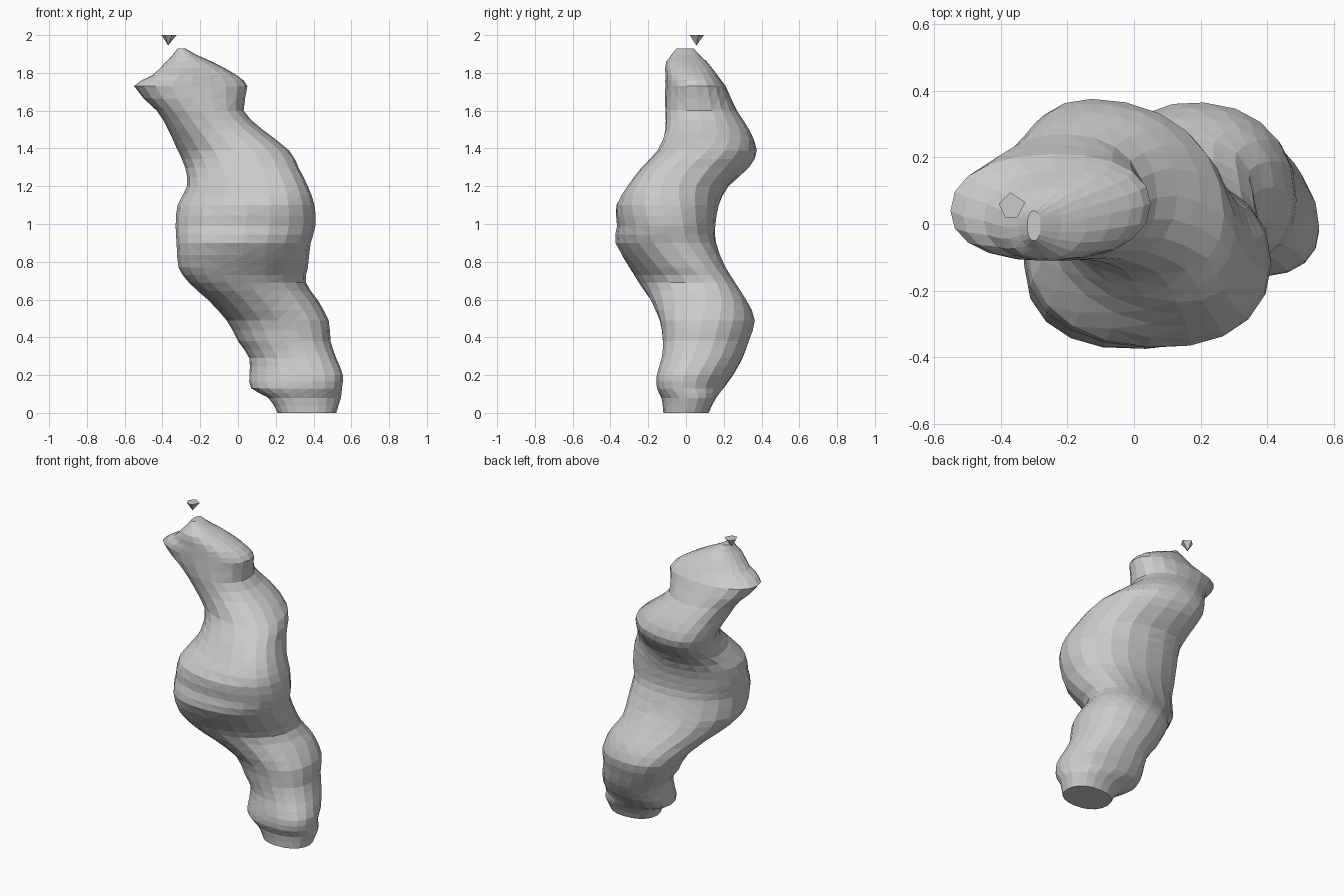
import bpy, bmesh, math

def finish(bm, name):
    bmesh.ops.recalc_face_normals(bm, faces=bm.faces)
    me = bpy.data.meshes.new(name)
    bm.to_mesh(me)
    bm.free()
    ob = bpy.data.objects.new(name, me)
    bpy.context.collection.objects.link(ob)
    return ob

# Twisted body: z, x min, x max, y min, y max, diagonal lean of the section
SECTIONS = [
    (0.00, 0.21, 0.52, -0.12, 0.12, 0.0),
    (0.08, 0.16, 0.545, -0.13, 0.16, 0.0),
    (0.13, 0.07, 0.55, -0.155, 0.20, -0.2),
    (0.20, 0.06, 0.555, -0.155, 0.25, -0.25),
    (0.29, 0.06, 0.52, -0.13, 0.30, -0.2),
    (0.38, 0.00, 0.49, -0.125, 0.335, -0.15),
    (0.49, -0.06, 0.48, -0.14, 0.365, -0.1),
    (0.60, -0.16, 0.42, -0.19, 0.32, 0.15),
    (0.69, -0.26, 0.36, -0.25, 0.26, 0.3),
    (0.77, -0.315, 0.37, -0.30, 0.21, 0.25),
    (0.90, -0.325, 0.385, -0.375, 0.16, 0.1),
    (0.99, -0.33, 0.41, -0.365, 0.155, 0.0),
    (1.10, -0.32, 0.405, -0.37, 0.175, -0.1),
    (1.20, -0.27, 0.37, -0.31, 0.225, -0.3),
    (1.30, -0.28, 0.32, -0.235, 0.335, -0.4),
    (1.39, -0.32, 0.27, -0.15, 0.375, -0.3),
    (1.50, -0.37, 0.13, -0.11, 0.335, -0.1),
    (1.60, -0.43, 0.03, -0.11, 0.27, -0.05),
    (1.73, -0.55, 0.05, -0.11, 0.21, 0.05),
    (1.79, -0.45, -0.01, -0.11, 0.165, 0.1),
    (1.86, -0.38, -0.14, -0.105, 0.11, 0.1),
    (1.93, -0.32, -0.28, -0.05, 0.04, 0.0),
]
SIDES = 20

def soft(v, p=0.9):
    return math.copysign(abs(v) ** p, v)

def rounded(rows):
    """Insert a curved halfway section between neighbours, keeping z evenly split."""
    out = []
    for i in range(len(rows) - 1):
        p, a, b, q = rows[max(i - 1, 0)], rows[i], rows[i + 1], rows[min(i + 2, len(rows) - 1)]
        mid = [(9 * (m + n) - k - l) / 16 for k, m, n, l in zip(p, a, b, q)]
        mid[0] = (a[0] + b[0]) / 2
        out += [a, mid]
    return out + [rows[-1]]

bm = bmesh.new()
rings = []
for z, x0, x1, y0, y1, lean in rounded(SECTIONS):
    ring = []
    for i in range(SIDES):
        t = math.tau * i / SIDES
        ring.append(bm.verts.new(((x0 + x1) / 2 + (x1 - x0) / 2 * soft(math.cos(t)),
                                  (y0 + y1) / 2 + (y1 - y0) / 2 * soft(math.sin(t + lean)), z)))
    rings.append(ring)
for a, b in zip(rings, rings[1:]):
    for i in range(SIDES):
        j = (i + 1) % SIDES
        bm.faces.new((a[i], a[j], b[j], b[i]))
bm.faces.new(rings[0][::-1])
bm.faces.new(rings[-1])
bmesh.ops.triangulate(bm, faces=[f for f in bm.faces if len(f.verts) == 4])
finish(bm, "twisted_body")

# Loose inverted chip above the top
bm = bmesh.new()
tip = bm.verts.new((-0.37, 0.055, 1.945))
rim = [bm.verts.new((x, y, 2.0)) for x, y in
       ((-0.405, 0.06), (-0.385, 0.02), (-0.35, 0.02), (-0.325, 0.065), (-0.37, 0.095))]
bm.faces.new(rim)
for i in range(5):
    bm.faces.new((rim[i], tip, rim[(i + 1) % 5]))
finish(bm, "loose_chip")
